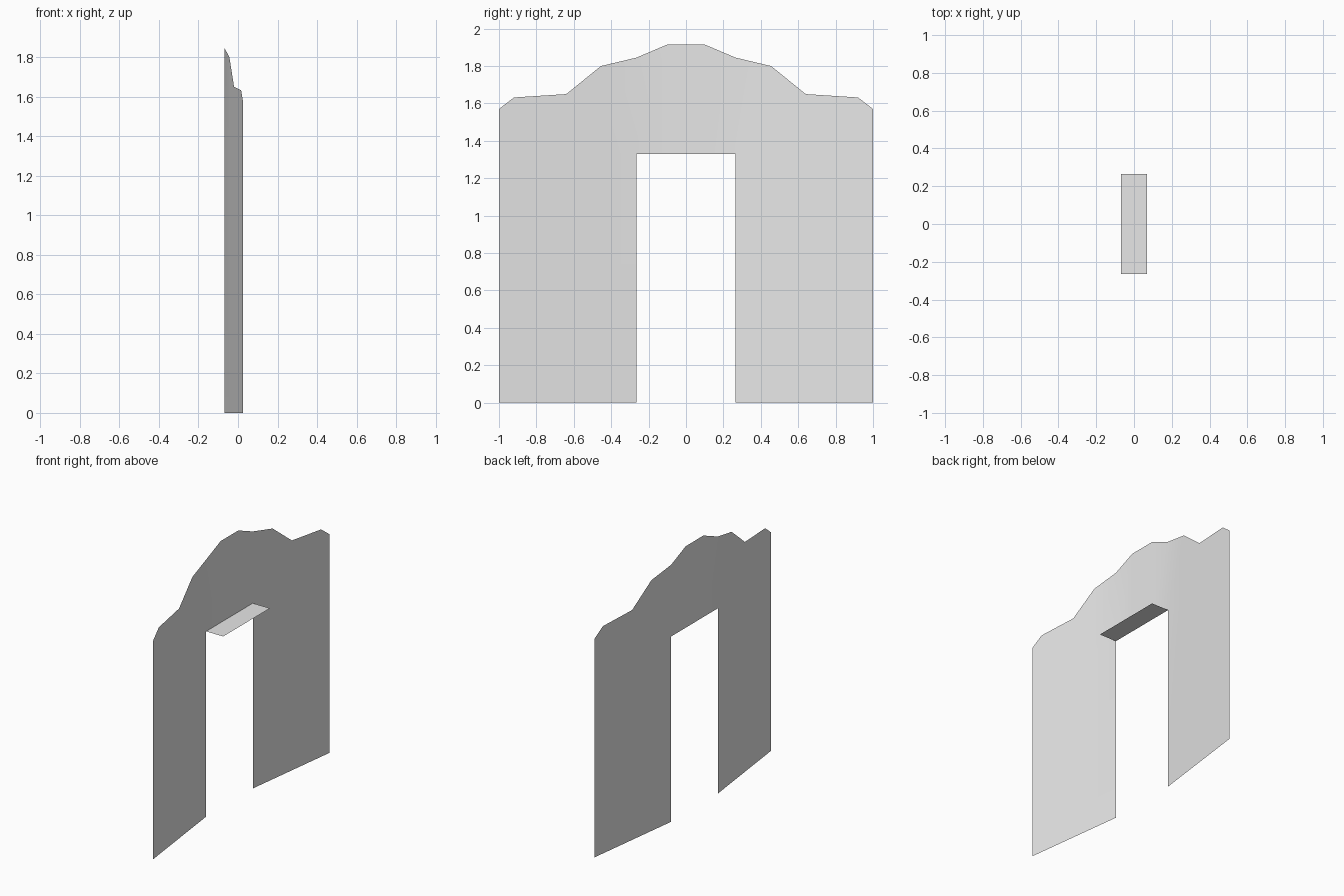
import bpy
import bmesh

cube = bpy.data.objects.get("Cube")
if cube:
    bpy.data.objects.remove(cube, do_unlink=True)

DOOR_HALF, DOOR_TOP = 0.265, 1.33
X_BACK, X_FRONT, X_END = -0.068, 0.068, 0.026

# Half of the stepped skyline: distance from the middle, height
SKYLINE = [(0.10, 1.915), (DOOR_HALF, 1.845), (0.455, 1.80),
           (0.64, 1.65), (0.92, 1.632), (1.0, 1.57)]

stone = bpy.data.materials.new("light_grey")
stone.use_nodes = True
grey = (0.8, 0.8, 0.8, 1)
stone.diffuse_color = grey
stone.node_tree.nodes["Principled BSDF"].inputs["Base Color"].default_value = grey


def make_object(name, bm):
    mesh = bpy.data.meshes.new(name)
    bm.to_mesh(mesh)
    bm.free()
    mesh.materials.append(stone)
    obj = bpy.data.objects.new(name, mesh)
    bpy.context.collection.objects.link(obj)
    return obj


def wall_x(y):
    """The wall is straight above the door and its wings angle forward."""
    t = max(0, abs(y) - DOOR_HALF) / (1 - DOOR_HALF)
    return X_BACK + t * (X_END - X_BACK)


# Wall: a thin sheet of columns with a doorway left open
bm = bmesh.new()
stations = [(-y, z) for y, z in reversed(SKYLINE)] + SKYLINE
columns = []
for y, top in stations:
    levels = [DOOR_TOP, top]
    if abs(y) >= DOOR_HALF:
        levels.insert(0, 0)
    columns.append([bm.verts.new((wall_x(y), y, z)) for z in levels])
for a, b in zip(columns, columns[1:]):
    bm.faces.new((a[-2], b[-2], b[-1], a[-1]))
    if len(a) == 3 and len(b) == 3:
        bm.faces.new((a[0], b[0], b[1], a[1]))
wall = make_object("wall", bm)
for poly in wall.data.polygons:
    poly.use_smooth = True

# Lintel: a flat ledge over the doorway
bm = bmesh.new()
corners = [(X_BACK, -DOOR_HALF), (X_FRONT, -DOOR_HALF),
           (X_FRONT, DOOR_HALF), (X_BACK, DOOR_HALF)]
bm.faces.new([bm.verts.new((x, y, DOOR_TOP)) for x, y in corners])
make_object("door_lintel", bm)
